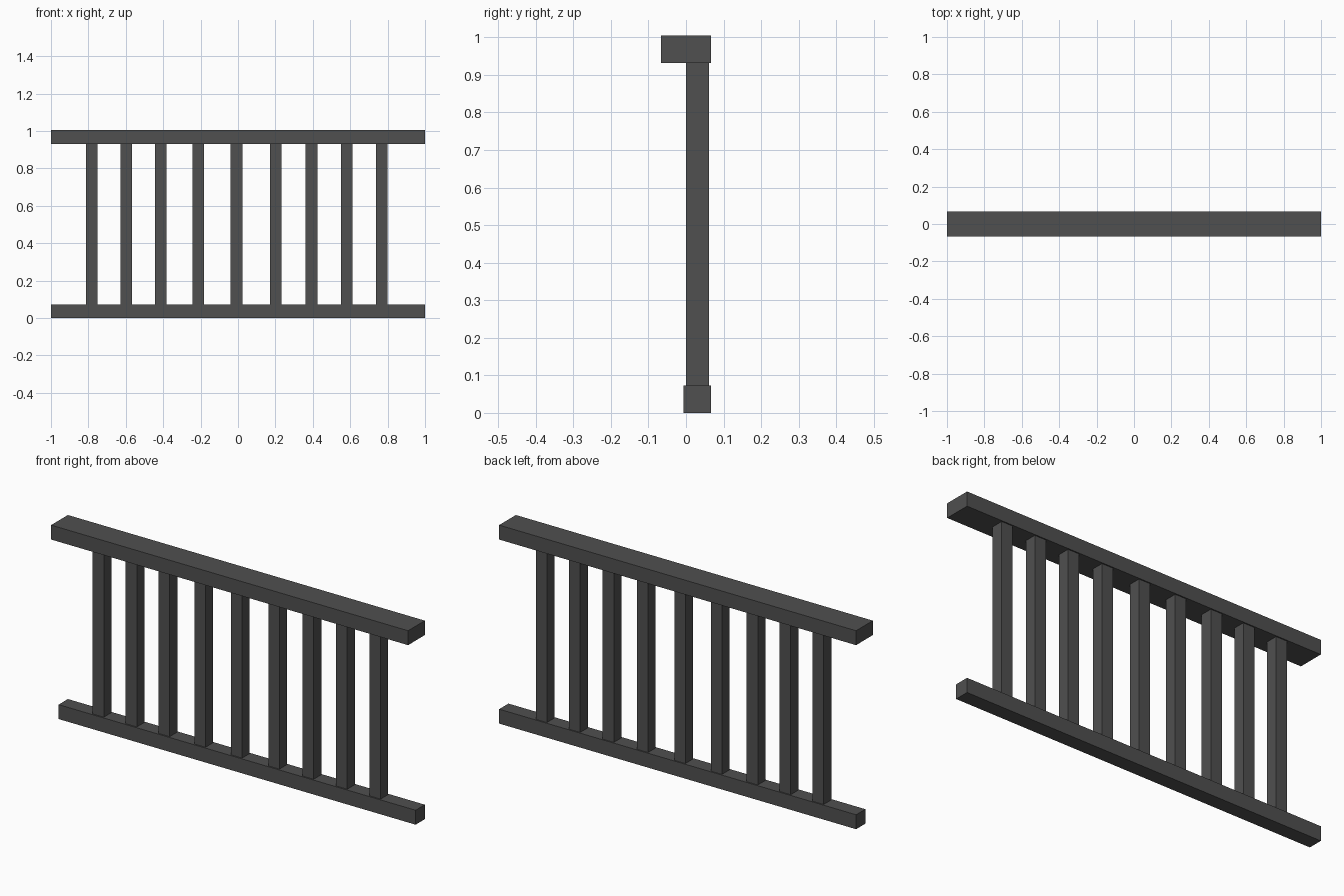
import bpy

# Remove the default cube
default = bpy.data.objects.get("Cube")
if default:
    bpy.data.objects.remove(default, do_unlink=True)

# Dark grey paint
GREY = (0.08, 0.08, 0.08, 1)
paint = bpy.data.materials.new("dark_grey")
paint.use_nodes = True
paint.diffuse_color = GREY
paint.node_tree.nodes["Principled BSDF"].inputs["Base Color"].default_value = GREY


def box(name, x, y, z):
    """Add a box spanning the given (min, max) ranges."""
    spans = (x, y, z)
    bpy.ops.mesh.primitive_cube_add(size=1, location=[(a + b) / 2 for a, b in spans])
    obj = bpy.context.object
    obj.name = name
    obj.scale = [b - a for a, b in spans]
    bpy.ops.object.transform_apply(location=False, rotation=False, scale=True)
    obj.data.materials.append(paint)
    return obj


# Rails: the handrail is wide and overhangs the front
LENGTH = (-1, 1)
RAIL_TOP = 0.073
HANDRAIL_BOTTOM = 0.932
box("bottom_rail", LENGTH, (-0.007, 0.067), (0, RAIL_TOP))
box("handrail", LENGTH, (-0.067, 0.067), (HANDRAIL_BOTTOM, 1.005))

# Balusters, slightly uneven in spacing
HALF_WIDTH = 0.031
CENTRES = (-0.783, -0.598, -0.414, -0.213, -0.008, 0.201, 0.393, 0.581, 0.768)
for i, x in enumerate(CENTRES, 1):
    box(f"baluster_{i}", (x - HALF_WIDTH, x + HALF_WIDTH), (0, 0.061),
        (RAIL_TOP, HANDRAIL_BOTTOM))
